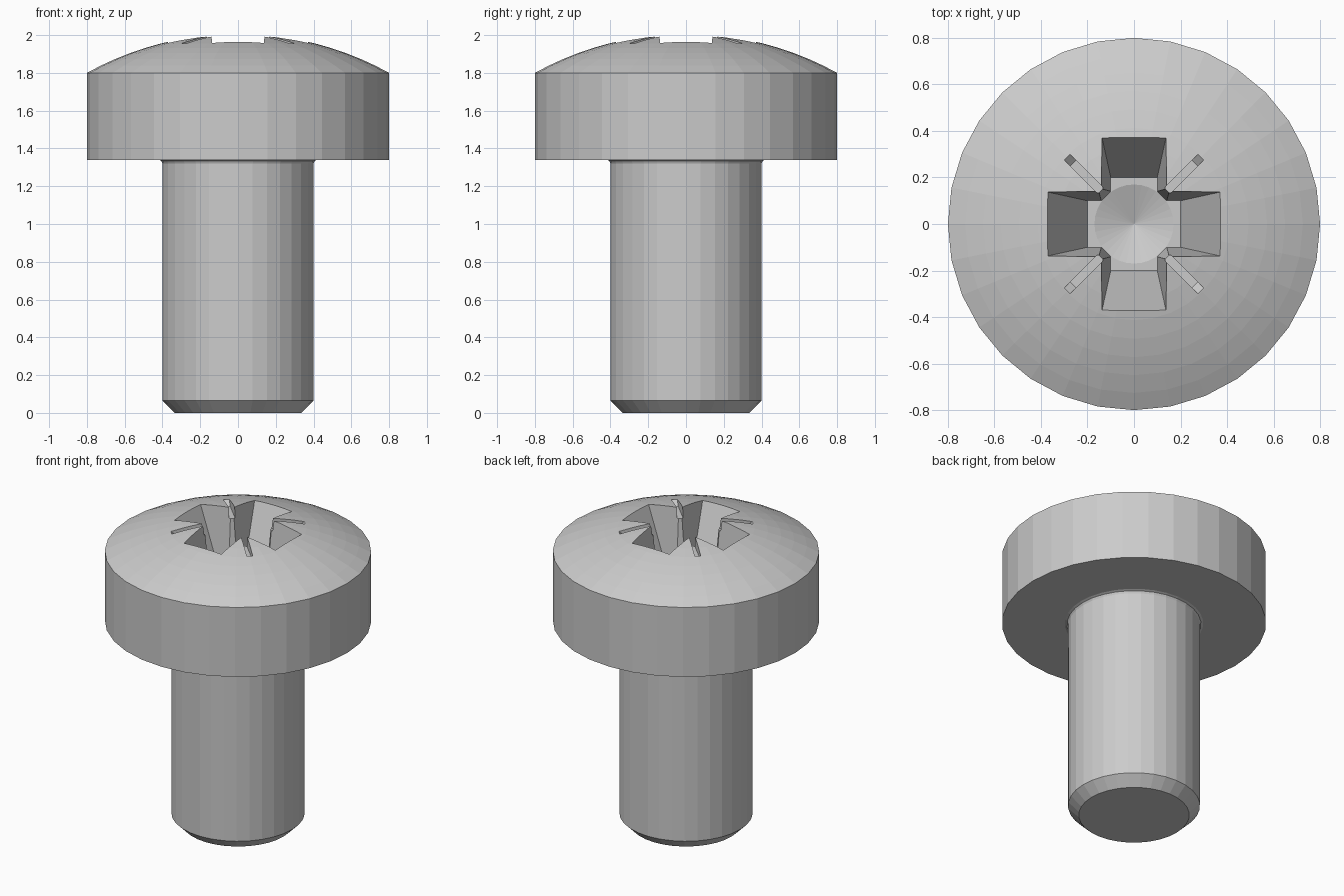
import bpy, bmesh
from math import sin, cos, pi, asin, sqrt, radians
from mathutils import Matrix

if "Cube" in bpy.data.objects:
    bpy.data.objects.remove(bpy.data.objects["Cube"])

SEG = 32


def add_object(name, bm):
    bmesh.ops.recalc_face_normals(bm, faces=bm.faces)
    mesh = bpy.data.meshes.new(name)
    bm.to_mesh(mesh)
    bm.free()
    obj = bpy.data.objects.new(name, mesh)
    bpy.context.collection.objects.link(obj)
    return obj


def lathe(name, profile):
    """Revolve (radius, z) points that start and end on the axis."""
    bm = bmesh.new()
    rings = []
    for r, z in profile:
        n = SEG if r > 0 else 1
        rings.append([bm.verts.new((r * cos(2 * pi * i / SEG), r * sin(2 * pi * i / SEG), z))
                      for i in range(n)])
    for a, b in zip(rings, rings[1:]):
        for i in range(SEG):
            j = (i + 1) % SEG
            quad = [a[i % len(a)], a[j % len(a)], b[j % len(b)], b[i % len(b)]]
            bm.faces.new(list(dict.fromkeys(quad)))
    return add_object(name, bm)


def tapered_bar(name, low, high, angle):
    """Bar with (half length, half width, z) at the bottom and the top."""
    bm = bmesh.new()
    rings = [[bm.verts.new((sx * hx, sy * hy, z))
              for sx, sy in ((1, 1), (-1, 1), (-1, -1), (1, -1))]
             for hx, hy, z in (low, high)]
    bm.faces.new(rings[0])
    bm.faces.new(rings[1])
    for i in range(4):
        j = (i + 1) % 4
        bm.faces.new((rings[0][i], rings[0][j], rings[1][j], rings[1][i]))
    bmesh.ops.rotate(bm, verts=bm.verts, cent=(0, 0, 0),
                     matrix=Matrix.Rotation(radians(angle), 3, 'Z'))
    return add_object(name, bm)


# Screw body: chamfered shank, under-head fillet, cylindrical rim, domed top
R = 1.65
centre_z = 1.8 - sqrt(R * R - 0.64)
profile = [(0, 0), (0.335, 0), (0.4, 0.065), (0.4, 1.32), (0.406, 1.334), (0.42, 1.34), (0.8, 1.34)]
rim = asin(0.8 / R)
for k in range(10):
    a = rim * (1 - k / 10)
    profile.append((R * sin(a), centre_z + R * cos(a)))
profile.append((0, centre_z + R))
screw = lathe("screw", profile)

# Drive recess: cross arms, inner corner reliefs, diagonal ticks, conical floor
FLOOR = 1.55
cutters = []
for a in (0, 90):
    cutters.append(tapered_bar("arm_cutter", (0.2, 0.1, FLOOR), (0.429, 0.15, 2.1), a))
for a in (45, 135):
    cutters.append(tapered_bar("corner_cutter", (0.17, 0.035, FLOOR), (0.215, 0.045, 2.1), a))
    cutters.append(tapered_bar("tick_cutter", (0.37, 0.018, 1.925), (0.58, 0.018, 2.1), a))
cutters.append(lathe("floor_cutter", [(0, FLOOR - 0.06), (0.17, FLOOR), (0.17, FLOOR + 0.01), (0, FLOOR + 0.01)]))

for cutter in cutters:
    mod = screw.modifiers.new(cutter.name, 'BOOLEAN')
    mod.operation = 'DIFFERENCE'
    mod.solver = 'EXACT'
    mod.object = cutter
    cutter.hide_render = True
    cutter.hide_set(True)
